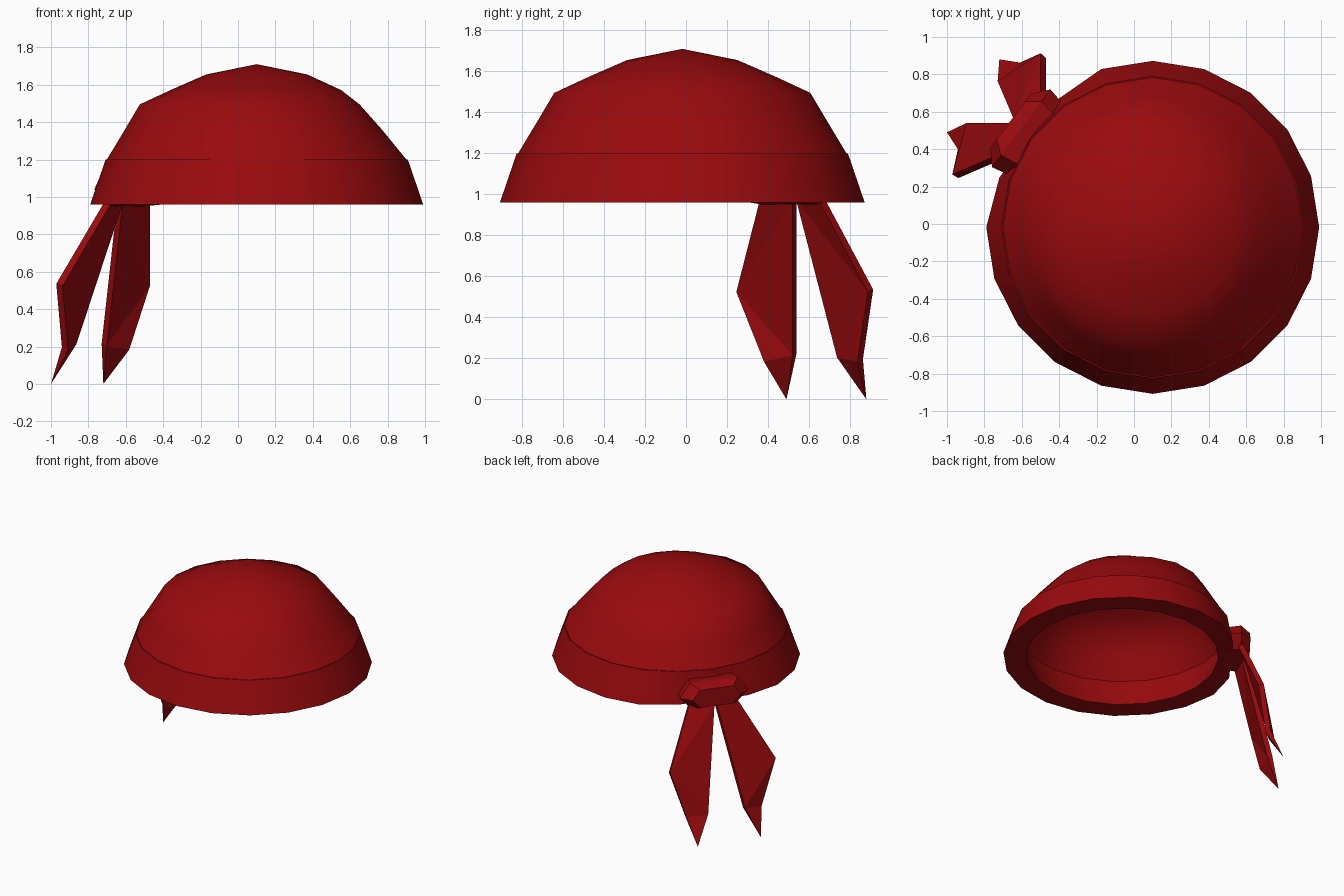
import bpy, bmesh, math
from mathutils import Vector

cube = bpy.data.objects.get("Cube")
if cube:
    bpy.data.objects.remove(cube, do_unlink=True)

red = bpy.data.materials.new("dark_red")
red.use_nodes = True
red.diffuse_color = (0.32, 0.003, 0.004, 1)
red.node_tree.nodes["Principled BSDF"].inputs["Base Color"].default_value = red.diffuse_color

SIDES = 20
CENTRE = Vector((0.1, -0.018, 0))
KNOT_ANGLE = math.radians(143)


def finish(name, bm, smooth_angle=None):
    bmesh.ops.recalc_face_normals(bm, faces=bm.faces)
    mesh = bpy.data.meshes.new(name)
    bm.to_mesh(mesh)
    bm.free()
    mesh.materials.append(red)
    obj = bpy.data.objects.new(name, mesh)
    bpy.context.collection.objects.link(obj)
    if smooth_angle:
        bpy.ops.object.select_all(action="DESELECT")
        obj.select_set(True)
        bpy.context.view_layer.objects.active = obj
        bpy.ops.object.shade_smooth_by_angle(angle=math.radians(smooth_angle))


def bridge(bm, a, b):
    for i in range(len(a)):
        j = (i + 1) % len(a)
        bm.faces.new((a[i], a[j], b[j], b[i]))


def ring(bm, radius, z, flatten=0):
    verts = []
    for i in range(SIDES):
        a = math.tau * i / SIDES
        r = radius * (1 - flatten * max(0, math.cos(a)))
        # The cloth is pulled flat where it is knotted
        d = math.cos(a - KNOT_ANGLE)
        if d > 0.5:
            r = min(r, 0.815 / d)
        verts.append(bm.verts.new(CENTRE + Vector((r * math.cos(a), r * math.sin(a), z))))
    return verts


# Crown: thin dome (radius, height, flattening toward +x)
bm = bmesh.new()
crown = [ring(bm, *p) for p in (
    (0.803, 1.197, 0), (0.705, 1.36, 0.05), (0.625, 1.495, 0.12),
    (0.46, 1.572, 0.02), (0.27, 1.655, 0))]
for a, b in zip(crown, crown[1:]):
    bridge(bm, a, b)
peak = bm.verts.new(CENTRE + Vector((0, 0, 1.71)))
for i in range(SIDES):
    bm.faces.new((crown[-1][i], crown[-1][(i + 1) % SIDES], peak))
finish("crown", bm, 40)

# Band: wedge-shaped hem, thick at the bottom
bm = bmesh.new()
hem = [ring(bm, *p) for p in ((0.72, 0.96), (0.89, 0.96), (0.808, 1.2), (0.795, 1.2))]
for k in range(len(hem)):
    bridge(bm, hem[k - 1], hem[k])
finish("band", bm, 32)

# Knot: bevelled lozenge lying along the rim
out = Vector((math.cos(KNOT_ANGLE), math.sin(KNOT_ANGLE), 0))
along = Vector((out.y, -out.x, 0))
outline = [(-0.26, 1.04), (-0.17, 0.95), (0.17, 0.95), (0.26, 1.04), (0.18, 1.15), (-0.18, 1.15)]
bm = bmesh.new()
layers = []
for depth, scale in ((0.76, 0.9), (0.88, 1.0), (0.95, 0.7)):
    layers.append([bm.verts.new(CENTRE + out * depth + along * t * scale
                                + Vector((0, 0, 1.04 + (z - 1.04) * scale)))
                   for t, z in outline])
for a, b in zip(layers, layers[1:]):
    bridge(bm, a, b)
bm.faces.new(layers[0])
bm.faces.new(layers[-1])
finish("knot", bm, 25)


# Tails: thick cloth strips tapering to a thin point
def tail(name, points):
    pts = [Vector(p) for p in points]
    normal = (pts[4] - pts[0]).cross(pts[1] - pts[5]).normalized()
    bm = bmesh.new()
    tip = bm.verts.new(pts[3])
    sides = []
    for offset in (0.02, -0.02):
        s = [tip if i == 3 else bm.verts.new(p + normal * offset) for i, p in enumerate(pts)]
        for f in ((0, 1, 5), (1, 4, 5), (1, 2, 4), (2, 3, 4)):
            bm.faces.new([s[i] for i in f])
        sides.append(s)
    front, back = sides
    for i in range(6):
        j = (i + 1) % 6
        # Shared tip collapses two of the side faces to triangles
        bm.faces.new(dict.fromkeys((front[i], front[j], back[j], back[i])))
    finish(name, bm)


tail("right_tail", [(-0.69, 0.37, 0.98), (-0.955, 0.255, 0.53), (-0.925, 0.39, 0.19),
                    (-1.0, 0.49, 0), (-0.88, 0.53, 0.22), (-0.63, 0.53, 0.98)])
tail("back_tail", [(-0.485, 0.66, 0.98), (-0.485, 0.9, 0.53), (-0.595, 0.85, 0.19),
                   (-0.72, 0.88, 0), (-0.715, 0.75, 0.21), (-0.63, 0.55, 0.98)])
